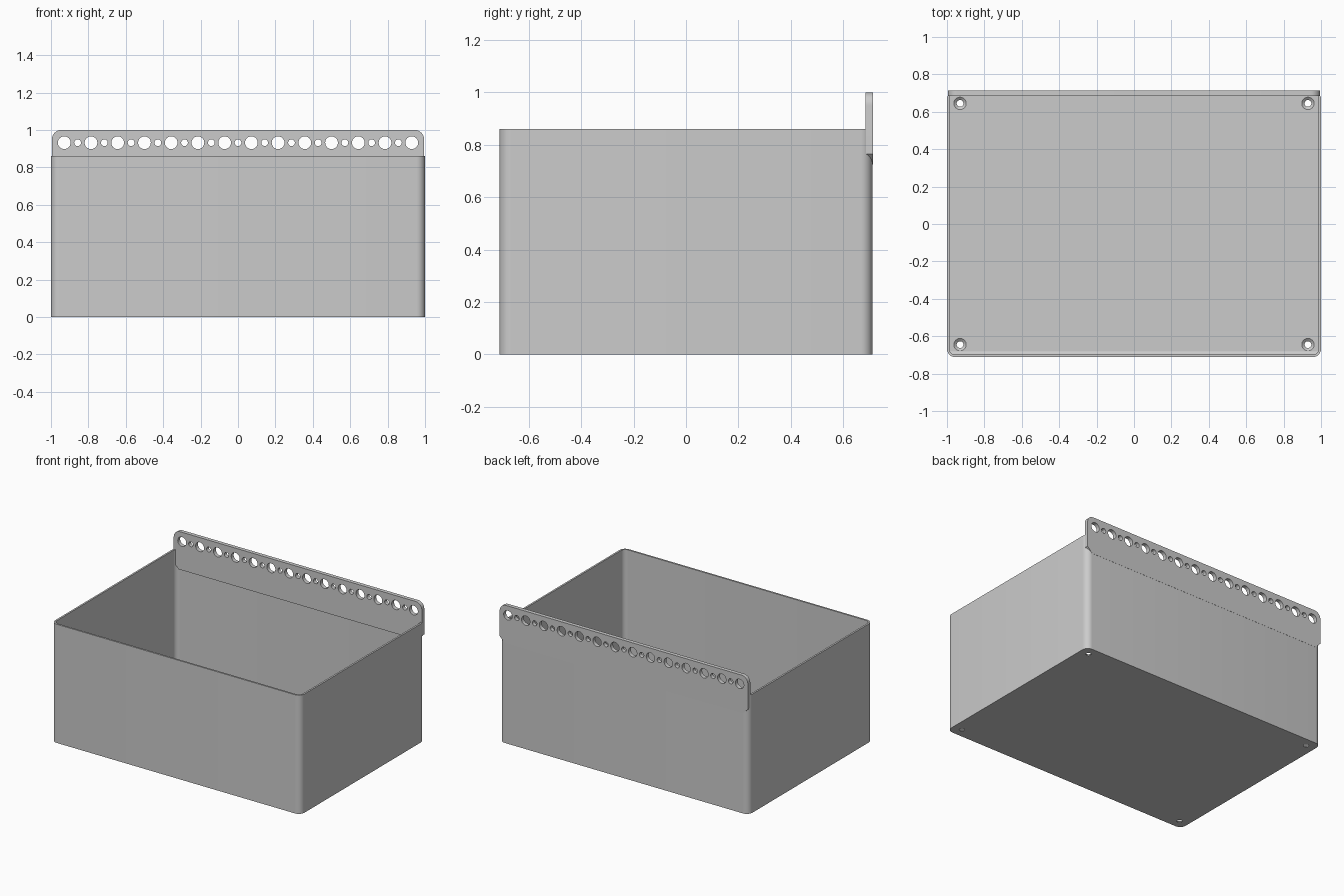
import bpy, bmesh
from math import sin, cos, pi, radians
from mathutils import Vector, Matrix

old = bpy.data.objects.get("Cube")
if old:
    bpy.data.objects.remove(old)

grey = bpy.data.materials.new("plain_grey")
grey.use_nodes = True
colour = (0.6, 0.6, 0.6, 1)
grey.diffuse_color = colour
grey.node_tree.nodes["Principled BSDF"].inputs["Base Color"].default_value = colour

W, D, H = 1.0, 0.712, 0.86        # half width, half depth, height
WALL, FLOOR, CORNER = 0.013, 0.02, 0.045
PLATE_FRONT, PLATE_BACK = 0.685, 0.713


def prism(name, points, direction):
    """Solid made by sweeping a planar outline along a vector."""
    bm = bmesh.new()
    face = bm.faces.new([bm.verts.new(p) for p in points])
    swept = bmesh.ops.extrude_face_region(bm, geom=[face])
    verts = [v for v in swept["geom"] if isinstance(v, bmesh.types.BMVert)]
    bmesh.ops.translate(bm, verts=verts, vec=direction)
    bmesh.ops.recalc_face_normals(bm, faces=bm.faces)
    return finish(name, bm)


def finish(name, bm):
    mesh = bpy.data.meshes.new(name)
    bm.to_mesh(mesh)
    bm.free()
    mesh.materials.append(grey)
    ob = bpy.data.objects.new(name, mesh)
    bpy.context.collection.objects.link(ob)
    return ob


def arc(cx, cy, r, start, end, steps=8):
    for i in range(steps + 1):
        a = radians(start + (end - start) * i / steps)
        yield cx + r * cos(a), cy + r * sin(a)


def rounded_rect(hx, hy, r, z):
    pts = []
    for k, (sx, sy) in enumerate(((1, 1), (-1, 1), (-1, -1), (1, -1))):
        pts += arc(sx * (hx - r), sy * (hy - r), r, 90 * k, 90 * k + 90)
    return [(x, y, z) for x, y in pts]


def cones(name, items):
    """Several cones or cylinders in one mesh: (matrix, radius1, radius2, depth)."""
    bm = bmesh.new()
    for matrix, r1, r2, depth in items:
        bmesh.ops.create_cone(bm, cap_ends=True, segments=32, radius1=r1,
                              radius2=r2, depth=depth, matrix=matrix)
    return finish(name, bm)


def cut(target, cutter):
    bpy.context.view_layer.objects.active = target
    mod = target.modifiers.new("cut", 'BOOLEAN')
    mod.operation, mod.solver, mod.object = 'DIFFERENCE', 'EXACT', cutter
    bpy.ops.object.modifier_apply(modifier=mod.name)
    bpy.data.objects.remove(cutter)


# Open bin with thin walls
bin_body = prism("bin_body", rounded_rect(W, D, CORNER, 0), (0, 0, H))
cut(bin_body, prism("cavity_cutter",
                    rounded_rect(W - WALL, D - WALL, CORNER - WALL, FLOOR), (0, 0, H)))

# Countersunk screw holes in the floor corners
spots = [(sx * 0.93, sy * 0.645) for sx in (-1, 1) for sy in (-1, 1)]
cut(bin_body, cones("hole_cutter", [
    (Matrix.Translation((x, y, 0)), 0.018, 0.018, 0.1) for x, y in spots]))
cut(bin_body, cones("sink_cutter", [
    (Matrix.Translation((x, y, 0.0145)), 0.015, 0.038, 0.019) for x, y in spots]))

# Curved fillet where the floor meets the front wall
front = -D + WALL
R = 0.02
fillet = [(front - 0.002, FLOOR - 0.002)]
fillet += list(arc(front + R, FLOOR + R, R, 270, 180, 6))
prism("front_fillet", [(-W + 0.02, y, z) for y, z in fillet], (2 * W - 0.04, 0, 0))

# Hanging plate: rounded top, ends tapering into the bin corners
PW, TOP, LOW, R = 0.995, 1.0, 0.725, 0.05
outline = [(-PW + 0.04, LOW), (PW - 0.04, LOW), (PW, LOW + 0.04)]
outline += list(arc(PW - R, TOP - R, R, 0, 90))
outline += list(arc(-PW + R, TOP - R, R, 90, 180))
outline += [(-PW, LOW + 0.04)]
plate = prism("hanging_plate", [(x, PLATE_FRONT, z) for x, z in outline],
              (0, PLATE_BACK - PLATE_FRONT, 0))

# Alternating large and small holes along the plate
turn = Matrix.Rotation(pi / 2, 4, 'X')
holes = []
for i in range(27):
    x = -0.929 + i * 0.929 / 13
    r = 0.018 if i % 2 else 0.034
    holes.append((Matrix.Translation((x, D, 0.932)) @ turn, r, r, 0.2))
cut(plate, cones("plate_hole_cutter", holes))

# Smooth curves, sharp edges
for name in ("bin_body", "front_fillet", "hanging_plate"):
    bpy.ops.object.select_all(action='DESELECT')
    ob = bpy.data.objects[name]
    ob.select_set(True)
    bpy.context.view_layer.objects.active = ob
    bpy.ops.object.shade_smooth_by_angle(angle=radians(30))
